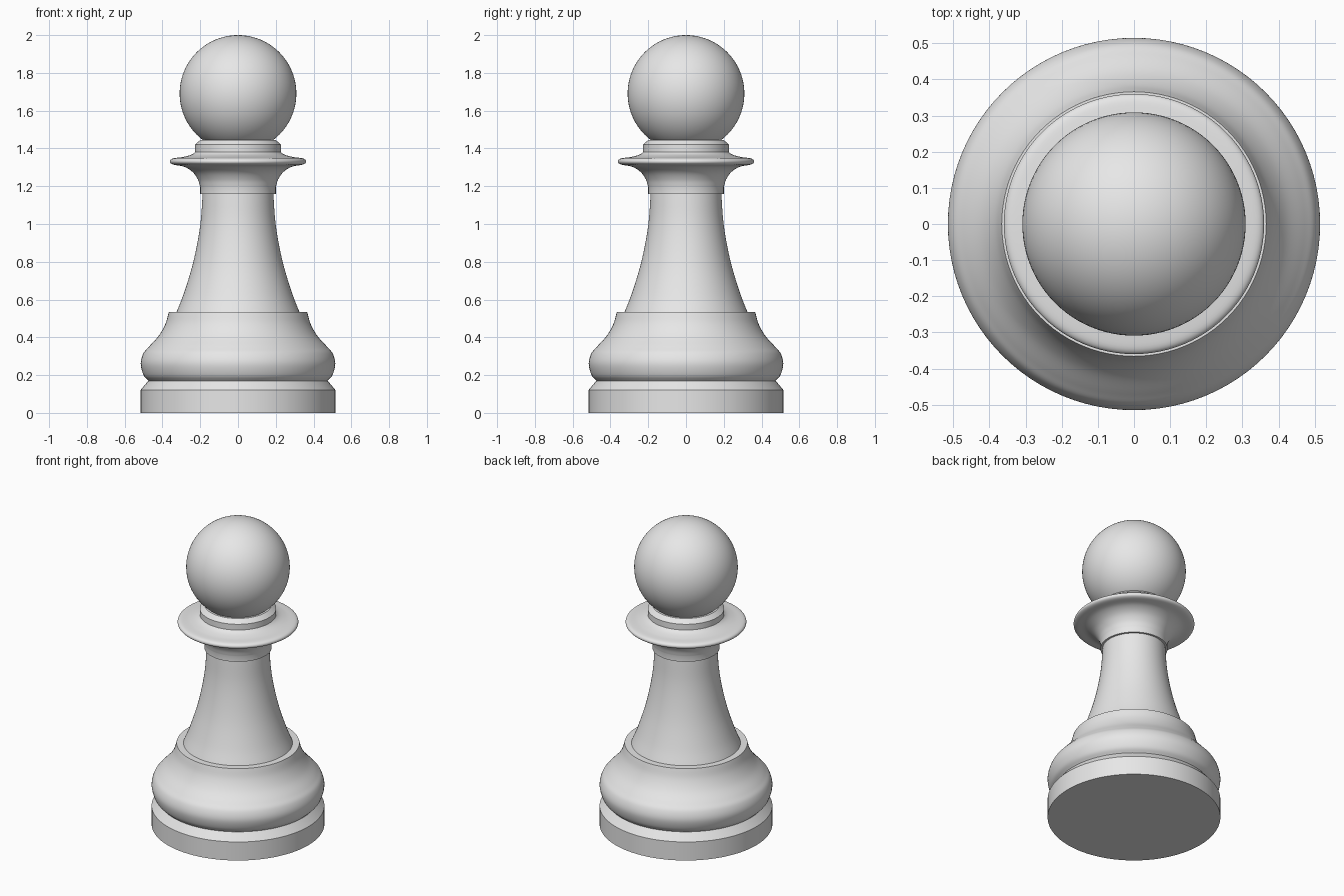
import bpy
import bmesh
import math
from mathutils import Vector

if "Cube" in bpy.data.objects:
    bpy.data.objects.remove(bpy.data.objects["Cube"], do_unlink=True)

SIDES = 96

grey = bpy.data.materials.new("plain grey")
grey.use_nodes = True
grey.diffuse_color = (0.8, 0.8, 0.8, 1)
grey.node_tree.nodes["Principled BSDF"].inputs["Base Color"].default_value = (0.8, 0.8, 0.8, 1)


def smooth_path(points, steps=6):
    """Catmull-Rom curve through (radius, height) points."""
    p = [Vector(q) for q in points]
    p = [2 * p[0] - p[1]] + p + [2 * p[-1] - p[-2]]
    path = []
    for a, b, c, d in zip(p, p[1:], p[2:], p[3:]):
        for i in range(steps):
            t = i / steps
            path.append((2 * b + (c - a) * t + (2 * a - 5 * b + 4 * c - d) * t ** 2
                         + (3 * b - a - 3 * c + d) * t ** 3) / 2)
    return path + [p[-2]]


def turn(name, profile):
    """Turn a bottom-to-top profile around z and cap both ends."""
    bm = bmesh.new()
    rings = []
    for r, z in profile:
        angles = [math.tau * i / SIDES for i in range(SIDES)]
        rings.append([bm.verts.new((r * math.cos(a), r * math.sin(a), z)) for a in angles])
    for low, high in zip(rings, rings[1:]):
        for i in range(SIDES):
            j = (i + 1) % SIDES
            bm.faces.new((low[i], low[j], high[j], high[i]))
    bm.faces.new(rings[0][::-1])
    bm.faces.new(rings[-1])
    mesh = bpy.data.meshes.new(name)
    bm.to_mesh(mesh)
    bm.free()
    finish(name, mesh)


def finish(name, mesh):
    mesh.materials.append(grey)
    for poly in mesh.polygons:
        poly.use_smooth = True
    mesh.set_sharp_from_angle(angle=math.radians(30))
    bpy.context.collection.objects.link(bpy.data.objects.new(name, mesh))


# Foot disc with bevelled top edge
turn("base_disc", [(0.515, 0), (0.515, 0.122), (0.475, 0.17)])

# Rounded bulge sweeping in to a shoulder
turn("base_bulge", smooth_path([(0.472, 0.168), (0.5, 0.2), (0.515, 0.26), (0.502, 0.313),
                                (0.472, 0.35), (0.42, 0.408), (0.385, 0.47), (0.366, 0.535)]))

# Tapering stem
turn("stem", smooth_path([(0.327, 0.53), (0.29, 0.624), (0.247, 0.76), (0.217, 0.89),
                          (0.197, 1.02), (0.187, 1.165)]))

# Flared collar with a thin rounded rim
turn("collar", [(0.2, 1.16)] + smooth_path([(0.2, 1.195), (0.212, 1.235), (0.24, 1.275),
                                            (0.285, 1.303), (0.345, 1.315), (0.36, 1.331),
                                            (0.345, 1.347), (0.29, 1.355), (0.245, 1.368),
                                            (0.215, 1.39)]))

# Neck ring with bevelled top edge
turn("neck_ring", [(0.228, 1.382), (0.228, 1.42), (0.2, 1.445)])

# Ball head
bm = bmesh.new()
bmesh.ops.create_uvsphere(bm, u_segments=SIDES, v_segments=SIDES // 2, radius=0.309)
bmesh.ops.translate(bm, verts=bm.verts, vec=(0, 0, 1.691))
ball = bpy.data.meshes.new("head_ball")
bm.to_mesh(ball)
bm.free()
finish("head_ball", ball)
